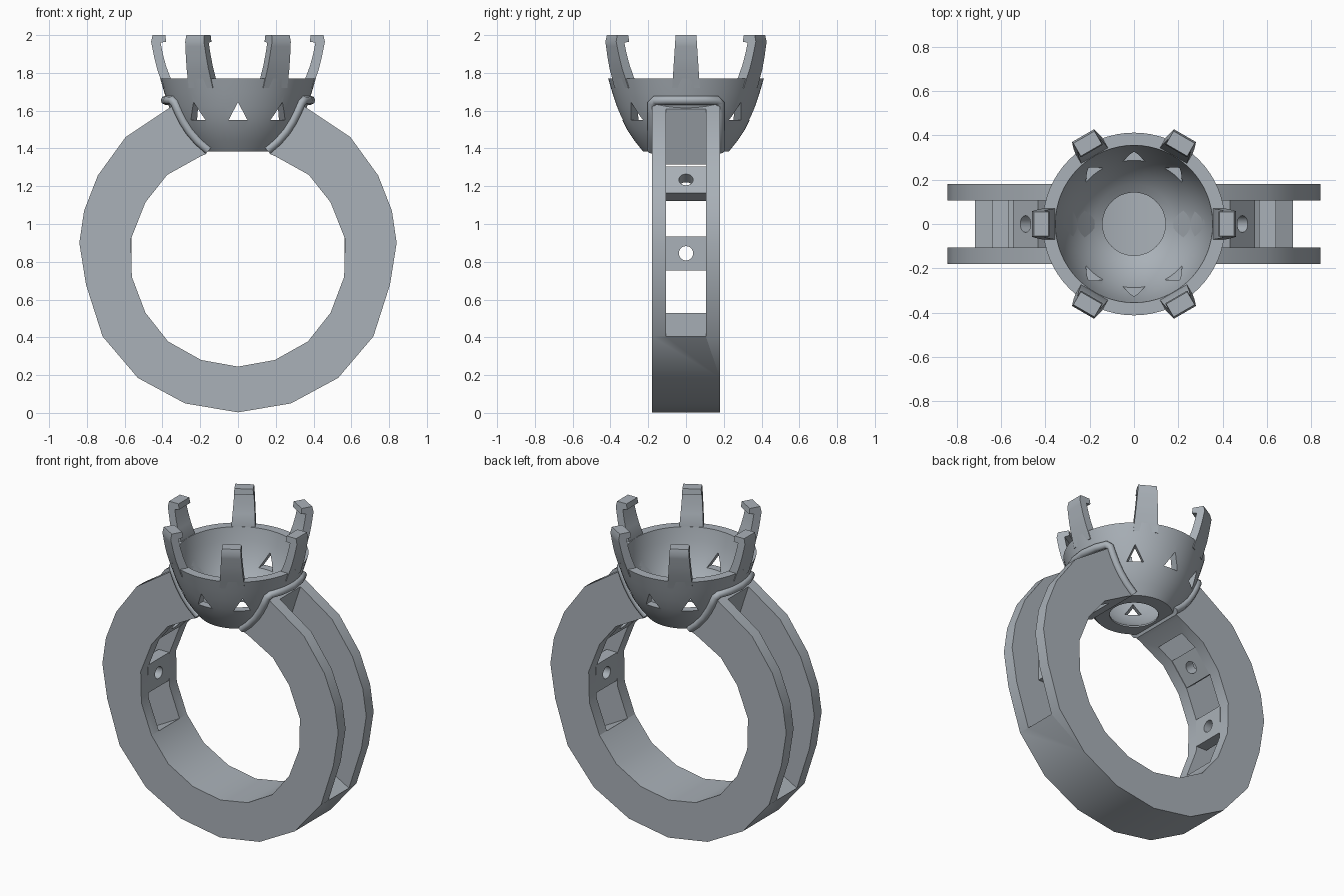
import bpy, bmesh, math
from mathutils import Vector, Matrix

if "Cube" in bpy.data.objects:
    bpy.data.objects.remove(bpy.data.objects["Cube"])

metal = bpy.data.materials.new("steel grey")
metal.diffuse_color = (0.40, 0.44, 0.48, 1)
metal.use_nodes = True
metal.node_tree.nodes["Principled BSDF"].inputs["Base Color"].default_value = metal.diffuse_color


def make(name, bm, smooth=True):
    bmesh.ops.recalc_face_normals(bm, faces=bm.faces)
    me = bpy.data.meshes.new(name)
    bm.to_mesh(me)
    bm.free()
    me.materials.append(metal)
    ob = bpy.data.objects.new(name, me)
    bpy.context.collection.objects.link(ob)
    return ob


def prism(name, pts, half):
    """Extrude an (x, z) outline from y = -half to y = half."""
    bm = bmesh.new()
    a = [bm.verts.new((x, -half, z)) for x, z in pts]
    b = [bm.verts.new((x, half, z)) for x, z in pts]
    n = len(pts)
    bm.faces.new(a)
    bm.faces.new(b[::-1])
    for i in range(n):
        j = (i + 1) % n
        bm.faces.new((a[i], b[i], b[j], a[j]))
    return make(name, bm)


def activate(ob):
    bpy.ops.object.select_all(action='DESELECT')
    ob.select_set(True)
    bpy.context.view_layer.objects.active = ob


def cut(ob, cutter):
    m = ob.modifiers.new("cut", 'BOOLEAN')
    m.operation, m.solver, m.object = 'DIFFERENCE', 'EXACT', cutter
    activate(ob)
    bpy.ops.object.modifier_apply(modifier=m.name)
    bpy.data.objects.remove(cutter)


def smooth(ob, deg=30):
    activate(ob)
    bpy.ops.object.shade_smooth_by_angle(angle=math.radians(deg))


def mirror(pts):
    return [(-x, z) for x, z in pts]


# Band: open C outline whose ends sit inside the wall of the cup
outer = [(.28, .05), (.53, .185), (.717, .405), (.805, .68), (.84, .90),
         (.815, 1.07), (.742, 1.257), (.595, 1.46), (.37, 1.61)]
end = [(.325, 1.64), (.31, 1.6), (.255, 1.5), (.155, 1.395)]
inner = [(.17, 1.37), (.195, 1.36), (.375, 1.26), (.49, 1.115), (.567, .92),
         (.562, .72), (.49, .53), (.37, .378), (.195, .28)]
right = outer + end + inner
band = prism("band", [(0, .003)] + right + [(0, .245)] + mirror(right)[::-1], .18)

# Channel through each shoulder
slot = [(.40, .58), (.94, .28), (1.0, 1.5), (.42, 1.755), (.25, 1.24)]
for pts in (slot, mirror(slot)):
    cut(band, prism("channel_cutter", pts, .105))
smooth(band, 25)

# Drilled stone bars bridging the channels
for side, tag in ((1, "right"), (-1, "left")):
    for i, (x, z, ang, depth) in enumerate(((.602, .845, 0, .075), (.462, 1.213, 38.4, .07))):
        rot = Matrix.Rotation(math.radians(-ang * side), 4, 'Y')
        place = Matrix.Translation((x * side, 0, z)) @ rot
        bm = bmesh.new()
        bmesh.ops.create_cube(bm, size=1, matrix=place @ Matrix.Diagonal((depth, .22, .18, 1)))
        bar = make(f"{tag}_stone_bar_{i + 1}", bm)
        bm = bmesh.new()
        bmesh.ops.create_cone(bm, cap_ends=True, segments=20, radius1=.038, radius2=.038,
                              depth=.3, matrix=place @ Matrix.Rotation(math.pi / 2, 4, 'Y'))
        cut(bar, make("drill", bm))
        smooth(bar)

# Cup: lathed wall with an open bottom
cup_out = [(.228, 1.385), (.272, 1.44), (.312, 1.50), (.342, 1.56), (.367, 1.625),
           (.39, 1.695), (.412, 1.77)]
cup_in = [(.355, 1.77), (.34, 1.69), (.315, 1.61), (.28, 1.535), (.23, 1.465),
          (.18, 1.42), (.142, 1.395), (.142, 1.385)]
bm = bmesh.new()
N = 64
prof = cup_out + cup_in
rings = [[bm.verts.new((r * math.cos(2 * math.pi * k / N), r * math.sin(2 * math.pi * k / N), z))
          for k in range(N)] for r, z in prof]
for i in range(len(prof)):
    a, b = rings[i], rings[(i + 1) % len(prof)]
    for k in range(N):
        j = (k + 1) % N
        bm.faces.new((a[k], a[j], b[j], b[k]))
cup = make("cup", bm)

# Triangular windows on front and back of the cup
for deg in (51, 90, 129, 231, 270, 309):
    tri = prism("window_cutter", [(-.05, 1.55), (.05, 1.55), (0, 1.645)], .15)
    a = math.radians(deg)
    tri.data.transform(Matrix.Translation((.35 * math.cos(a), .35 * math.sin(a), 0))
                       @ Matrix.Rotation(a - math.pi / 2, 4, 'Z'))
    cut(cup, tri)
smooth(cup, 35)

# Six hooked prongs, narrowing upwards
claw = [(.395, 1.72), (.411, 1.77), (.428, 1.82), (.443, 1.88), (.455, 1.94), (.46, 1.965),
        (.452, 2.0), (.385, 2.0), (.38, 1.965), (.41, 1.96), (.398, 1.90), (.382, 1.84),
        (.356, 1.77), (.36, 1.72)]
for k in range(6):
    ob = prism(f"prong_{k + 1}", claw, 1)
    for v in ob.data.vertices:
        v.co.y *= .07 - .015 * (v.co.z - 1.77) / .23
    ob.data.transform(Matrix.Rotation(k * math.pi / 3, 4, 'Z'))
    smooth(ob, 25)


# Rounded fillet bead where each shoulder meets the cup
def cup_radius(z):
    for (r0, z0), (r1, z1) in zip(cup_out, cup_out[1:]):
        if z <= z1:
            return r0 + (r1 - r0) * (z - z0) / (z1 - z0)


for side, tag in ((1, "right"), (-1, "left")):
    yz = [(-.18, 1.39 + .05 * i) for i in range(6)]
    yz += [(y, 1.655) for y in (-.165, -.1, 0, .1, .165)]
    yz += [(-y, z) for y, z in yz[:6][::-1]]
    cu = bpy.data.curves.new(f"{tag}_fillet", 'CURVE')
    cu.dimensions = '3D'
    cu.bevel_depth, cu.bevel_resolution, cu.use_fill_caps = .024, 2, True
    sp = cu.splines.new('POLY')
    sp.points.add(len(yz) - 1)
    for p, (y, z) in zip(sp.points, yz):
        p.co = (side * (math.sqrt(cup_radius(z) ** 2 - y * y) + .008), y, z, 1)
    sp.use_smooth = True
    cu.materials.append(metal)
    bpy.context.collection.objects.link(bpy.data.objects.new(f"{tag}_fillet", cu))
